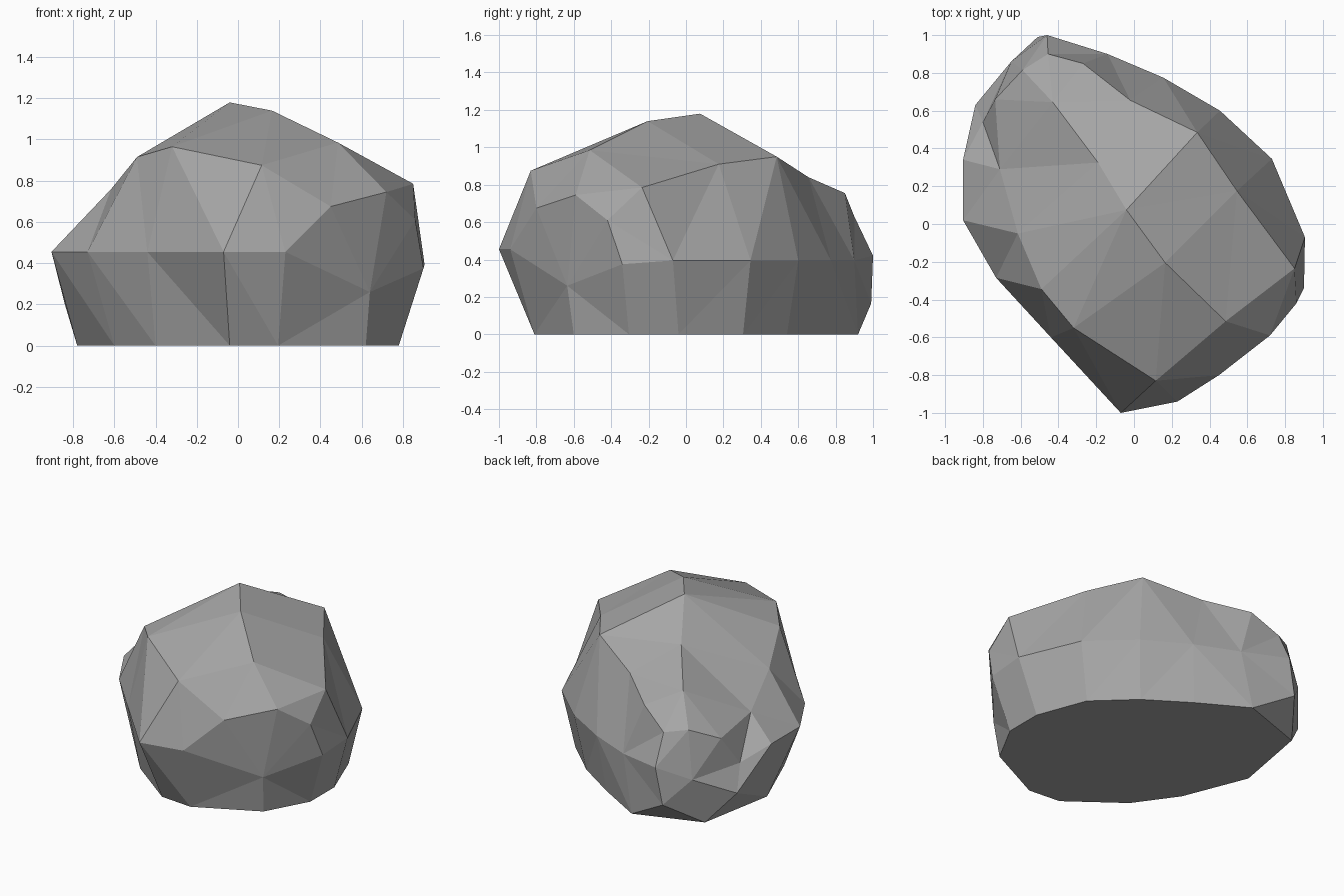
import bpy
import bmesh
from mathutils import Vector

# Remove the default cube
default_cube = bpy.data.objects.get("Cube")
if default_cube:
    bpy.data.objects.remove(default_cube, do_unlink=True)


def make_material(name, colour):
    """Create a plain matte material from a linear colour."""
    material = bpy.data.materials.new(name)
    material.use_nodes = True
    material.diffuse_color = colour
    shader = material.node_tree.nodes["Principled BSDF"]
    shader.inputs["Base Color"].default_value = colour
    shader.inputs["Roughness"].default_value = 1
    return material


def level(outline, height):
    """Lift a flat outline to one height."""
    return [Vector((x, y, height)) for x, y in outline]


def wrap_points(name, points, centre, material):
    """Skin a star-shaped cloud of corners with flat facets.

    The corners are wrapped on a sphere first, so that hollow corners
    also keep their place, and are then moved back to where they belong.
    """
    mesh = bpy.data.meshes.new(name)
    bm = bmesh.new()
    corners = [(bm.verts.new((p - centre).normalized()), p) for p in points]
    bmesh.ops.convex_hull(bm, input=bm.verts[:])
    for vert, place in corners:
        if vert.is_valid:
            vert.co = place
    # Merge the facets of the flat underside into one face
    underside = [f for f in bm.faces if all(abs(v.co.z) < 0.001 for v in f.verts)]
    if len(underside) > 1:
        bmesh.ops.dissolve_faces(bm, faces=underside)
    bmesh.ops.recalc_face_normals(bm, faces=bm.faces[:])
    bm.to_mesh(mesh)
    bm.free()
    mesh.materials.append(material)
    rock = bpy.data.objects.new(name, mesh)
    bpy.context.collection.objects.link(rock)
    return rock


# Flat footprint on the ground
footprint = level([
    (-.04, -.79), (.195, -.81), (.62, -.6), (.78, -.305), (.78, -.04),
    (.65, .305), (.4, .54), (.11, .73), (-.22, .92), (-.68, .76),
    (-.78, .21), (-.6, -.24), (-.4, -.52)], 0)

# Widest belt: left and back side, then front and right side
belt = level([(.905, -.07), (.73, .345), (.455, .6), (.155, .775), (-.14, .9)], .395)
belt += level([(-.905, .34), (-.905, .02), (-.73, -.285), (-.44, -.6),
               (-.07, -1), (.23, -.94)], .455)

# Chipped corner at the front left
front_chip = [Vector(p) for p in (
    (.64, -.635, .26), (.9, -.34, .375), (.86, -.42, .61),
    (.72, -.59, .745), (.45, -.8, .675))]

# Chipped corner at the back right, with a small notch
back_chip = [Vector(p) for p in (
    (-.65, .86, .33), (-.46, 1, .42), (-.51, .99, .165), (-.455, .9, .63),
    (-.59, .815, .65), (-.735, .66, .57), (-.8, .54, .37), (-.84, .63, .2))]

# Shoulders around the crown
shoulders = [Vector(p) for p in (
    (.115, -.83, .875), (.485, -.515, .985), (.85, -.235, .785),
    (.545, .175, .91), (.335, .485, .95), (-.02, .655, .84), (-.27, .85, .755),
    (-.71, .29, .61), (-.615, -.05, .76), (-.49, -.345, .915), (-.32, -.55, .965))]

# Ridge running over the crown
ridge = [Vector(p) for p in (
    (.165, -.205, 1.14), (-.04, .075, 1.18), (-.19, .325, .96), (-.43, .645, .82))]

stone = make_material("stone grey", (.38, .38, .38, 1))
wrap_points("rock", footprint + belt + front_chip + back_chip + shoulders + ridge,
            Vector((0, 0, .45)), stone)
